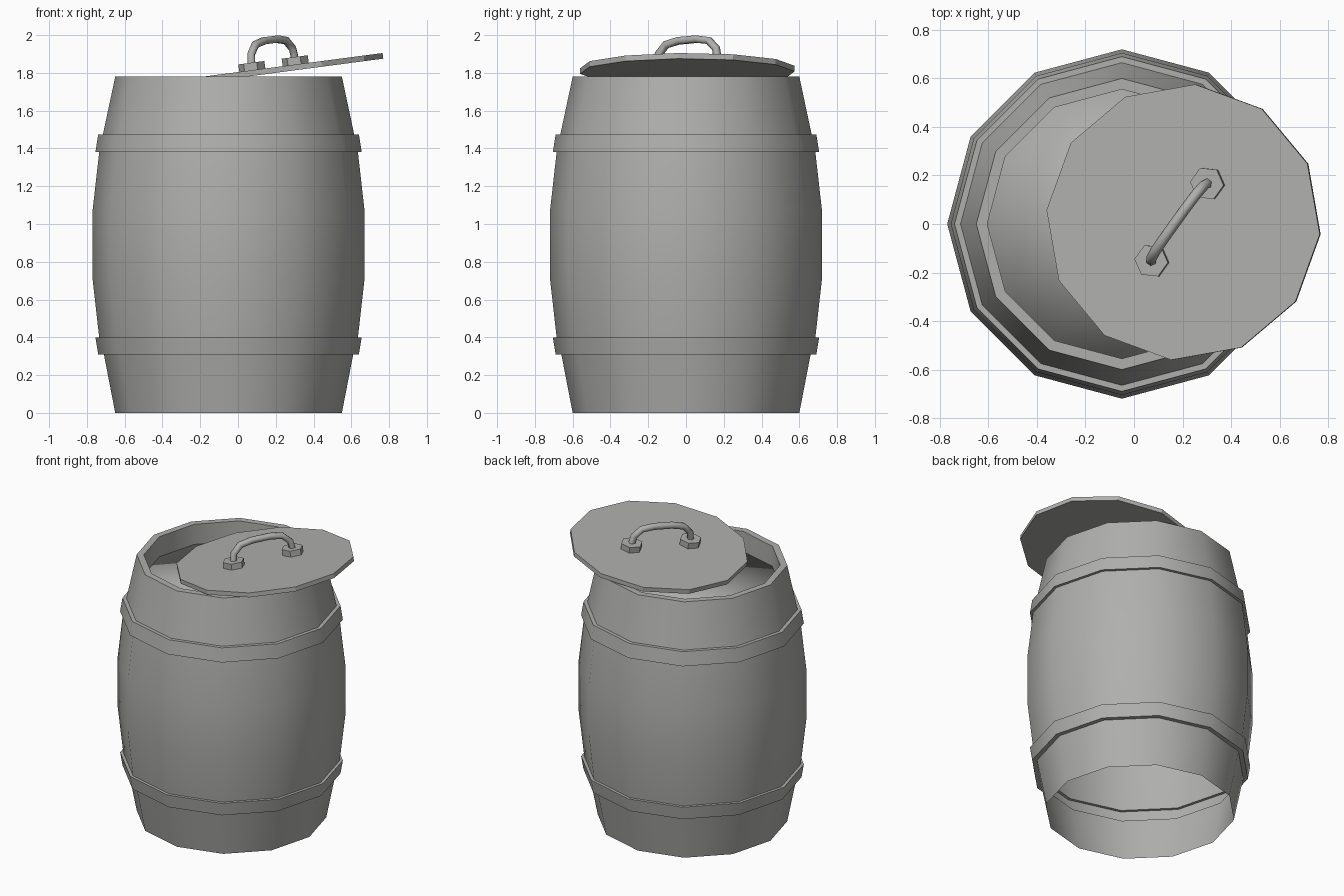
import bpy, bmesh
from math import cos, sin, pi, radians
from mathutils import Matrix, Vector

cube = bpy.data.objects.get("Cube")
if cube:
    bpy.data.objects.remove(cube, do_unlink=True)

GREY = (0.43, 0.43, 0.42, 1.0)
grey = bpy.data.materials.new("weathered_grey")
grey.use_nodes = True
grey.diffuse_color = GREY
bsdf = next(n for n in grey.node_tree.nodes if n.type == 'BSDF_PRINCIPLED')
bsdf.inputs["Base Color"].default_value = GREY


def add_object(name, mesh, matrix, smooth_angle):
    mesh.materials.clear()
    mesh.materials.append(grey)
    if smooth_angle:
        mesh.shade_smooth()
        mesh.set_sharp_from_angle(angle=radians(smooth_angle))
    obj = bpy.data.objects.new(name, mesh)
    obj.matrix_world = matrix
    bpy.context.scene.collection.objects.link(obj)
    return obj


def lathe(name, profile, sides, matrix, smooth_angle=40, turn=0.0):
    """Turn a (radius, height) profile; a zero radius closes to a point."""
    bm = bmesh.new()
    rings = []
    for r, z in profile:
        if r == 0:
            rings.append([bm.verts.new((0, 0, z))] * sides)
        else:
            angles = [turn + 2 * pi * j / sides for j in range(sides)]
            rings.append([bm.verts.new((r * cos(a), r * sin(a), z)) for a in angles])
    for low, high in zip(rings, rings[1:]):
        for j in range(sides):
            k = (j + 1) % sides
            corners = [low[j], low[k], high[k], high[j]]
            bm.faces.new(list(dict.fromkeys(corners)))
    mesh = bpy.data.meshes.new(name)
    bm.to_mesh(mesh)
    bm.free()
    return add_object(name, mesh, matrix, smooth_angle)


# Barrel: one open-bottomed shell with stepped hoops and a thick rim
barrel_place = Matrix.Translation((-0.05, 0, 0))
lathe("barrel_body", [
    (0.60, 0), (0.66, 0.31),
    (0.69, 0.31), (0.705, 0.40),          # lower hoop
    (0.685, 0.40), (0.72, 0.71), (0.72, 1.07), (0.685, 1.38),
    (0.705, 1.38), (0.69, 1.475),         # upper hoop
    (0.665, 1.475), (0.60, 1.78),
    (0.555, 1.78), (0.555, 1.60),         # rim and inner wall
], 12, barrel_place)

# Recessed inner head, softly shaded to its edge
lathe("inner_head", [(0.55, 1.61), (0.555, 1.64), (0, 1.64)], 12,
      barrel_place, smooth_angle=180)

# Lid leaning across the rim; its local z = 0 is the upper face
lid_place = Matrix.Translation((0.2025, 0.0075, 1.831)) @ Matrix.Rotation(radians(-7.5), 4, 'Y')
lathe("lid", [(0, -0.03), (0.57, -0.03), (0.57, 0), (0, 0)], 12, lid_place,
      smooth_angle=25, turn=radians(-5))

# Handle mounts, one at each end of the grip
handle_place = lid_place @ Matrix.Translation((-0.012, 0, 0)) @ Matrix.Rotation(radians(54), 4, 'Z')
REACH = 0.197
for side, label in ((-1, "front"), (1, "back")):
    lathe("handle_mount_" + label, [(0, -0.01), (0.07, -0.01), (0.07, 0.04), (0, 0.04)], 6,
          handle_place @ Matrix.Translation((side * REACH, 0, 0)), smooth_angle=25)

# Bent grip bar
half = [(REACH, 0.03), (0.188, 0.085), (0.14, 0.132), (0.06, 0.146)]
path = [(-u, h) for u, h in half] + half[::-1]
curve = bpy.data.curves.new("handle_grip_path", 'CURVE')
curve.dimensions = '3D'
curve.bevel_depth = 0.022
curve.bevel_resolution = 1
curve.use_fill_caps = True
spline = curve.splines.new('POLY')
spline.points.add(len(path) - 1)
for point, (u, h) in zip(spline.points, path):
    point.co = (u, 0, h, 1)
guide = bpy.data.objects.new("handle_guide", curve)
bpy.context.scene.collection.objects.link(guide)
bpy.context.view_layer.update()
grip = bpy.data.meshes.new_from_object(guide.evaluated_get(bpy.context.evaluated_depsgraph_get()))
bpy.data.objects.remove(guide, do_unlink=True)
add_object("handle_grip", grip, handle_place, 65)
